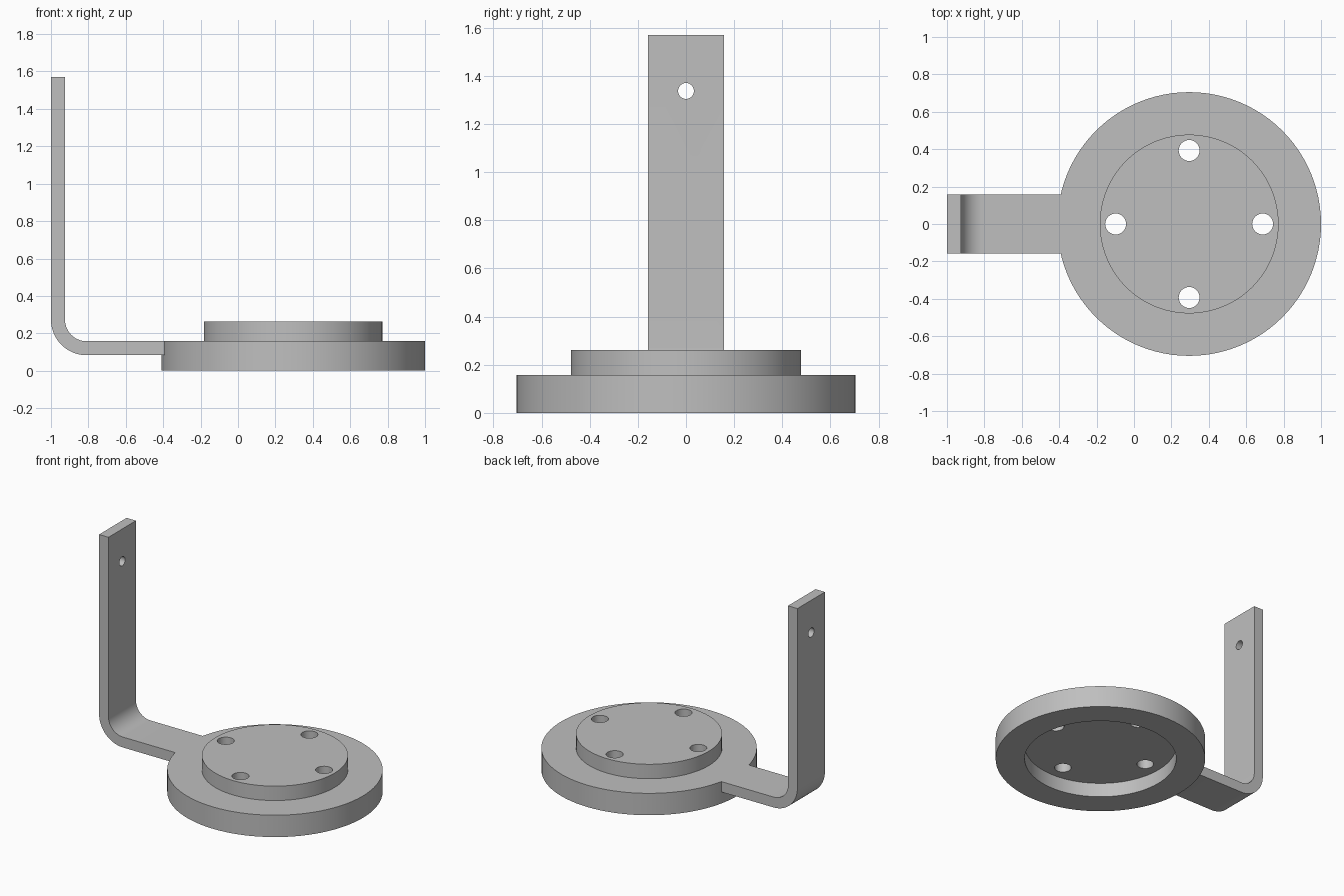
import bpy, bmesh, math
from mathutils import Matrix, Vector

if "Cube" in bpy.data.objects:
    bpy.data.objects.remove(bpy.data.objects["Cube"])

CX = 0.295             # flange axis
HALF_WIDTH = 0.157     # bracket strap
TOP, STRAP = 0.158, 0.075

grey = bpy.data.materials.new("plain_grey")
grey.use_nodes = True
grey.diffuse_color = (0.52, 0.52, 0.52, 1)
grey.node_tree.nodes["Principled BSDF"].inputs["Base Color"].default_value = grey.diffuse_color


def make_object(name, bm):
    bmesh.ops.recalc_face_normals(bm, faces=bm.faces)
    mesh = bpy.data.meshes.new(name)
    bm.to_mesh(mesh)
    bm.free()
    mesh.materials.append(grey)
    obj = bpy.data.objects.new(name, mesh)
    bpy.context.collection.objects.link(obj)
    return obj


def cylinder(bm, centre, radius, depth, axis="Z", sides=32):
    turn = Matrix.Rotation(math.pi / 2, 4, "Y") if axis == "X" else Matrix()
    bmesh.ops.create_cone(bm, cap_ends=True, segments=sides, radius1=radius, radius2=radius,
                          depth=depth, matrix=Matrix.Translation(centre) @ turn)


def cut(obj, bm):
    """Subtract the cutter, apply it and smooth the round faces."""
    cutter = make_object("cutter", bm)
    cutter.hide_render = True
    mod = obj.modifiers.new("cut", "BOOLEAN")
    mod.operation, mod.solver, mod.object = "DIFFERENCE", "EXACT", cutter
    bpy.ops.object.select_all(action="DESELECT")
    bpy.context.view_layer.objects.active = obj
    obj.select_set(True)
    bpy.ops.object.modifier_apply(modifier=mod.name)
    bpy.data.objects.remove(cutter)
    bpy.ops.object.shade_smooth_by_angle(angle=math.radians(30))


# Stepped flange, hollow underneath: (radius, height) profile spun round its axis
profile = [(0, 0.262), (0.478, 0.262), (0.478, TOP), (0.705, TOP),
           (0.705, 0), (0.51, 0), (0.51, 0.104), (0, 0.104)]
bm = bmesh.new()
verts = [bm.verts.new((CX + r, 0, z)) for r, z in profile]
edges = [bm.edges.new(pair) for pair in zip(verts, verts[1:])]
bmesh.ops.spin(bm, geom=verts + edges, cent=(CX, 0, 0), axis=(0, 0, 1),
               angle=math.tau, steps=96, use_merge=True)
bmesh.ops.remove_doubles(bm, verts=bm.verts, dist=0.0001)
flange = make_object("stepped_flange", bm)

# Four bolt holes through the raised disc
holes = bmesh.new()
for i in range(4):
    a = i * math.pi / 2
    cylinder(holes, Vector((CX + 0.393 * math.cos(a), 0.393 * math.sin(a), 0.2)), 0.056, 0.4)
cut(flange, holes)

# Bent strap: side outline extruded across the width
bend_x, bend_z, outer = -0.81, 0.273, 0.19
angles = [math.pi + i * math.pi / 32 for i in range(17)]


def arc(radius):
    return [(bend_x + radius * math.cos(a), bend_z + radius * math.sin(a)) for a in angles]


outline = ([(-1, 1.57)] + arc(outer) + [(-0.3, TOP - STRAP), (-0.3, TOP)]
           + arc(outer - STRAP)[::-1] + [(-1 + STRAP, 1.57)])
bm = bmesh.new()
side = bm.faces.new([bm.verts.new((x, -HALF_WIDTH, z)) for x, z in outline])
new = bmesh.ops.extrude_face_region(bm, geom=[side])["geom"]
bmesh.ops.translate(bm, vec=(0, 2 * HALF_WIDTH, 0),
                    verts=[g for g in new if isinstance(g, bmesh.types.BMVert)])
strap = make_object("bent_strap", bm)

# Mounting hole near the top, and the end trimmed to the flange rim
cutters = bmesh.new()
cylinder(cutters, Vector((-1 + STRAP / 2, 0, 1.337)), 0.033, 0.3, "X")
cylinder(cutters, Vector((CX, 0, 0.1)), 0.704, 0.5, sides=96)
cut(strap, cutters)
